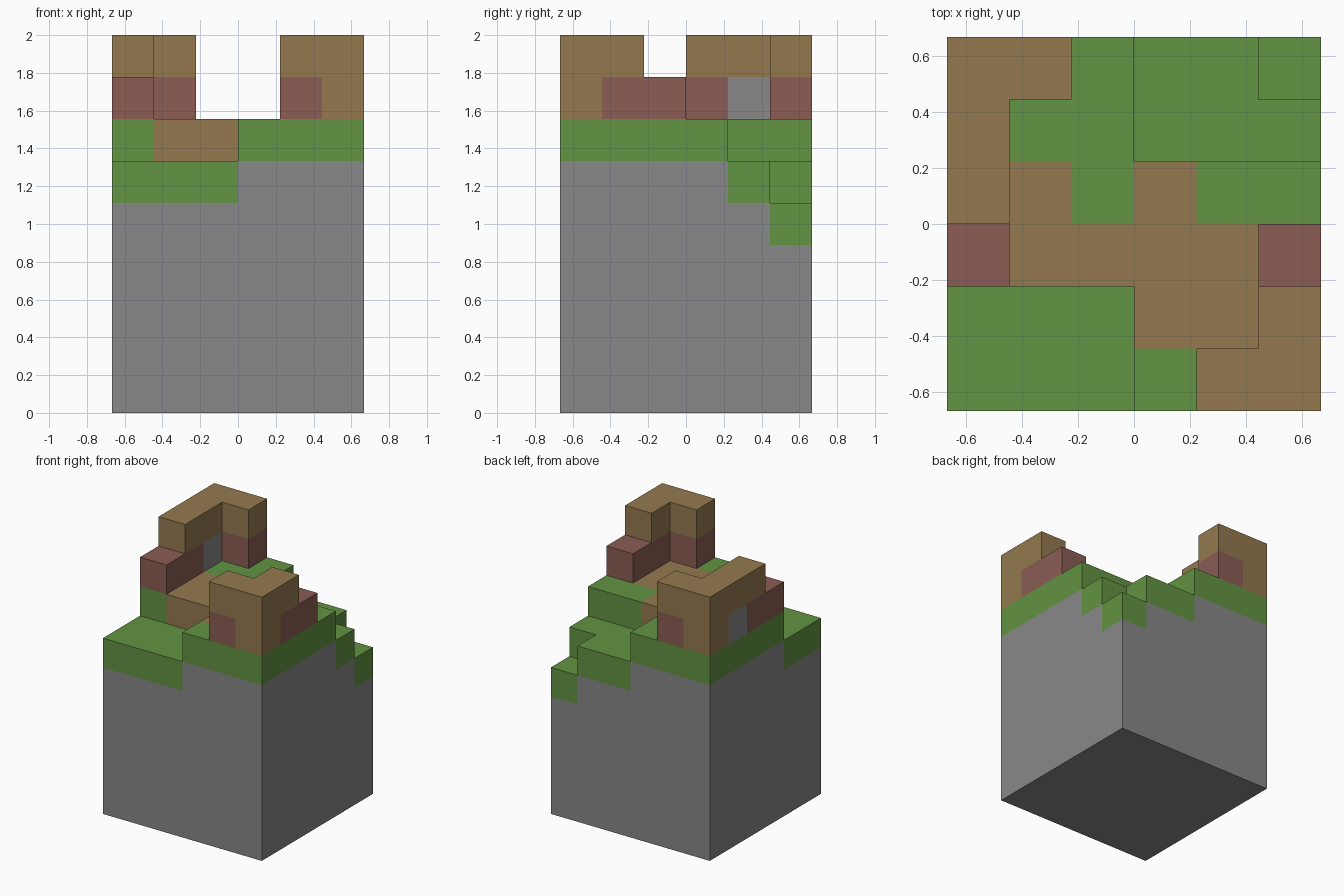
import bpy, bmesh
from mathutils import Vector

cube = bpy.data.objects.get("Cube")
if cube:
    bpy.data.objects.remove(cube, do_unlink=True)

N = 6                 # blocks per side
U = 2 / 9             # block size


def material(name, rgb):
    lin = [((c / 255 + 0.055) / 1.055) ** 2.4 for c in rgb] + [1]
    m = bpy.data.materials.new(name)
    m.use_nodes = True
    m.diffuse_color = lin
    m.node_tree.nodes["Principled BSDF"].inputs["Base Color"].default_value = lin
    return m


stone = material("stone grey", (136, 136, 136))
grass = material("grass green", (98, 147, 66))
earth = material("earth brown", (148, 121, 79))
brick = material("brick red", (139, 92, 84))

# Plans are drawn from above, back row first
heights = ["777665",
           "777666",
           "777777",
           "777777",
           "666777",
           "666777"]
surface = ["gggggg",
           "gggggg",
           "gpgpgg",
           "gppppg",
           "gggppg",
           "gggggg"]
wall = ["tb....",
        "s.....",
        "b.....",
        "b....b",
        ".....b",
        "....bt"]
coping = ["tt....",
          "t.....",
          "t.....",
          "......",
          ".....t",
          "....tt"]

# Fill the block grid: ground columns with a surface block, then two wall courses
blocks = {}
for row in range(N):
    for x in range(N):
        y = N - 1 - row
        h = int(heights[row][x])
        for z in range(h):
            blocks[x, y, z] = surface[row][x] if z == h - 1 else "r"
        for course, plan in enumerate((wall, coping)):
            if plan[row][x] != ".":
                blocks[x, y, h + course] = plan[row][x]

DIRECTIONS = [Vector(d) for d in ((1, 0, 0), (0, 1, 0), (0, 0, 1),
                                  (-1, 0, 0), (0, -1, 0), (0, 0, -1))]


def build_part(name, kind, mat):
    """Skin the exposed sides of all blocks of one kind."""
    bm = bmesh.new()
    for cell, k in blocks.items():
        if k != kind:
            continue
        for d in DIRECTIONS:
            pos = Vector(cell)
            if tuple(int(c) for c in pos + d) in blocks:
                continue
            a = Vector((d.y, d.z, d.x)) / 2
            b = d.cross(a)
            centre = pos + Vector((0.5, 0.5, 0.5)) + d / 2
            corners = (centre - a - b, centre + a - b, centre + a + b, centre - a + b)
            bm.faces.new([bm.verts.new((p - Vector((N / 2, N / 2, 0))) * U)
                          for p in corners])
    bmesh.ops.remove_doubles(bm, verts=bm.verts, dist=U / 100)
    bmesh.ops.dissolve_limit(bm, angle_limit=0.02, verts=bm.verts, edges=bm.edges)
    me = bpy.data.meshes.new(name)
    bm.to_mesh(me)
    bm.free()
    me.materials.append(mat)
    bpy.context.collection.objects.link(bpy.data.objects.new(name, me))


build_part("rock_base", "r", stone)
build_part("grass_cover", "g", grass)
build_part("dirt_path", "p", earth)
build_part("timber_frame", "t", earth)
build_part("brick_walls", "b", brick)
build_part("stone_wall_block", "s", stone)
